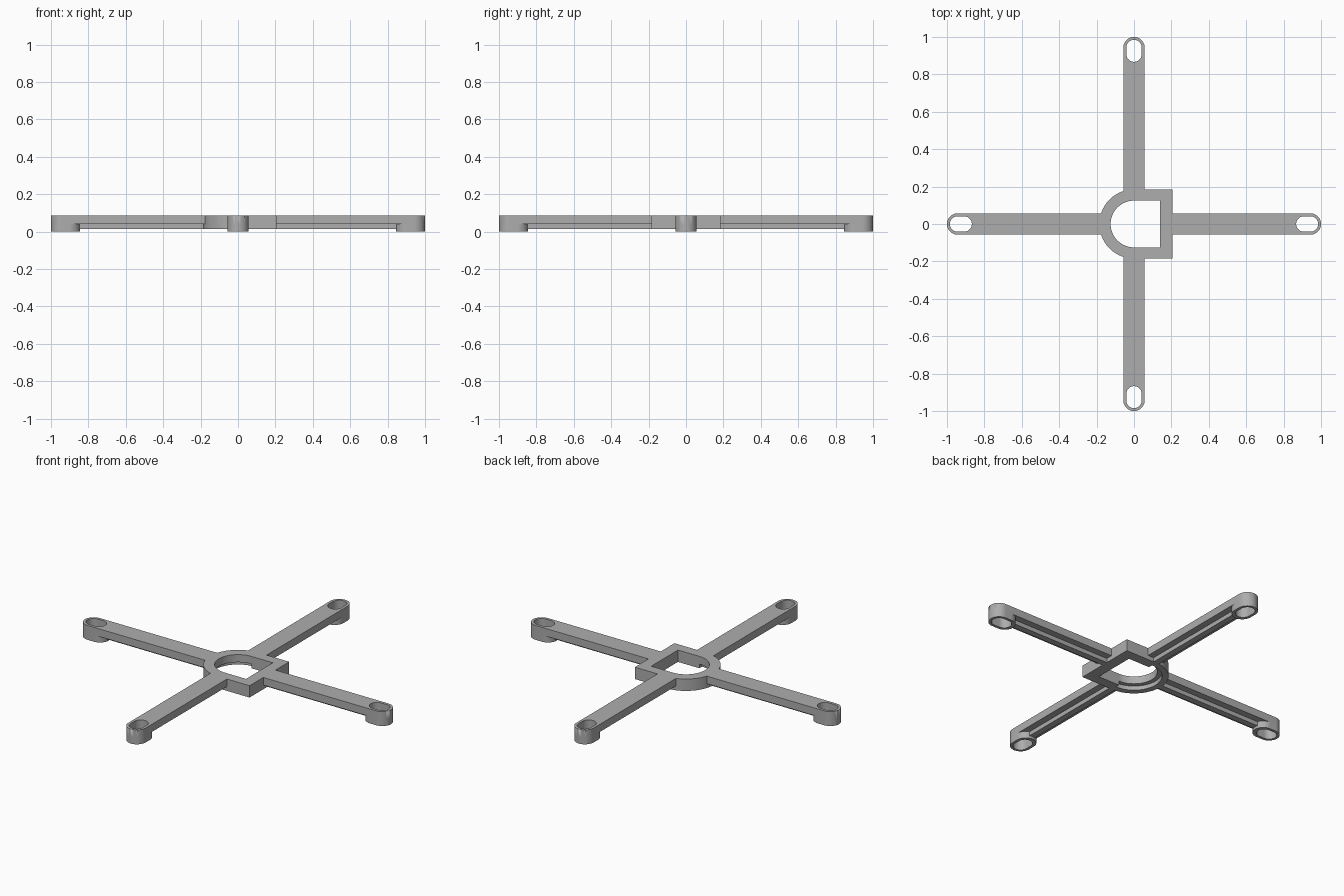
import bpy, bmesh
from math import cos, sin, pi

old = bpy.data.objects.get("Cube")
if old:
    bpy.data.objects.remove(old)

grey = bpy.data.materials.new("grey plastic")
grey.use_nodes = True
COLOUR = (0.42, 0.42, 0.42, 1)
grey.diffuse_color = COLOUR
grey.node_tree.nodes["Principled BSDF"].inputs["Base Color"].default_value = COLOUR

TOP, HUB_Z, FLANGE_Z = 0.085, 0.015, 0.04


def prism(name, outline, z0, z1, hidden=False):
    """Extrude a counter-clockwise outline between two heights."""
    bm = bmesh.new()
    face = bm.faces.new([bm.verts.new((x, y, z0)) for x, y in outline])
    out = bmesh.ops.extrude_face_region(bm, geom=[face])
    verts = [v for v in out["geom"] if isinstance(v, bmesh.types.BMVert)]
    bmesh.ops.translate(bm, verts=verts, vec=(0, 0, z1 - z0))
    bmesh.ops.recalc_face_normals(bm, faces=bm.faces)
    mesh = bpy.data.meshes.new(name)
    bm.to_mesh(mesh)
    bm.free()
    mesh.materials.append(grey)
    obj = bpy.data.objects.new(name, mesh)
    bpy.context.collection.objects.link(obj)
    obj.hide_render = hidden
    obj.hide_viewport = hidden
    return obj


def arc(cx, r, start, end, n=24):
    steps = [start + (end - start) * i / n for i in range(n + 1)]
    return [(cx + r * cos(a), r * sin(a)) for a in steps]


def box(x0, x1, half):
    return [(x0, -half), (x1, -half), (x1, half), (x0, half)]


def slot(x0, x1, r):
    return arc(x1 - r, r, -pi / 2, pi / 2) + arc(x0 + r, r, pi / 2, 3 * pi / 2)


def dee(r, x1):
    """Half circle on the -x side, square on the +x side."""
    return arc(0, r, pi / 2, 3 * pi / 2, 40) + [(x1, -r), (x1, r)]


def boolean(obj, other, operation):
    mod = obj.modifiers.new(operation.lower(), "BOOLEAN")
    mod.operation, mod.object, mod.solver = operation, other, "EXACT"


# Hub, with a D-shaped opening and a wider round recess underneath
hub = prism("hub", dee(0.185, 0.205), HUB_Z, TOP)
boolean(hub, prism("hub_opening_cutter", dee(0.125, 0.14), -0.1, 0.2, True), "DIFFERENCE")
recess = arc(0, 0.15, pi / 2, 3 * pi / 2, 40)
boolean(hub, prism("hub_recess_cutter", recess, -0.1, FLANGE_Z, True), "DIFFERENCE")
parts = [hub]

# Four T-section arms, each ending in a slotted foot
for i, side in enumerate(("left", "back", "right", "front")):
    start = 0.195 if side == "left" else 0.165
    flange = arc(0.943, 0.057, -pi / 2, pi / 2) + [(start, 0.057), (start, -0.057)]
    arm = prism(side + "_arm", flange, FLANGE_Z, TOP)
    rib = prism(side + "_rib_helper", box(start, 0.86, 0.018), HUB_Z, 0.06, True)
    foot = prism(side + "_foot_helper", slot(0.845, 1.0, 0.057), 0, TOP, True)
    hole = prism(side + "_slot_cutter", slot(0.867, 0.985, 0.041), -0.1, 0.2, True)
    for obj in (arm, rib, foot, hole):
        obj.rotation_euler.z = i * pi / 2
    boolean(arm, rib, "UNION")
    boolean(arm, foot, "UNION")
    boolean(arm, hole, "DIFFERENCE")
    parts.append(arm)

# Smooth the round walls, keep the edges crisp
bpy.ops.object.select_all(action="DESELECT")
for obj in parts:
    obj.select_set(True)
bpy.context.view_layer.objects.active = hub
bpy.ops.object.shade_smooth_by_angle(angle=pi / 6)
